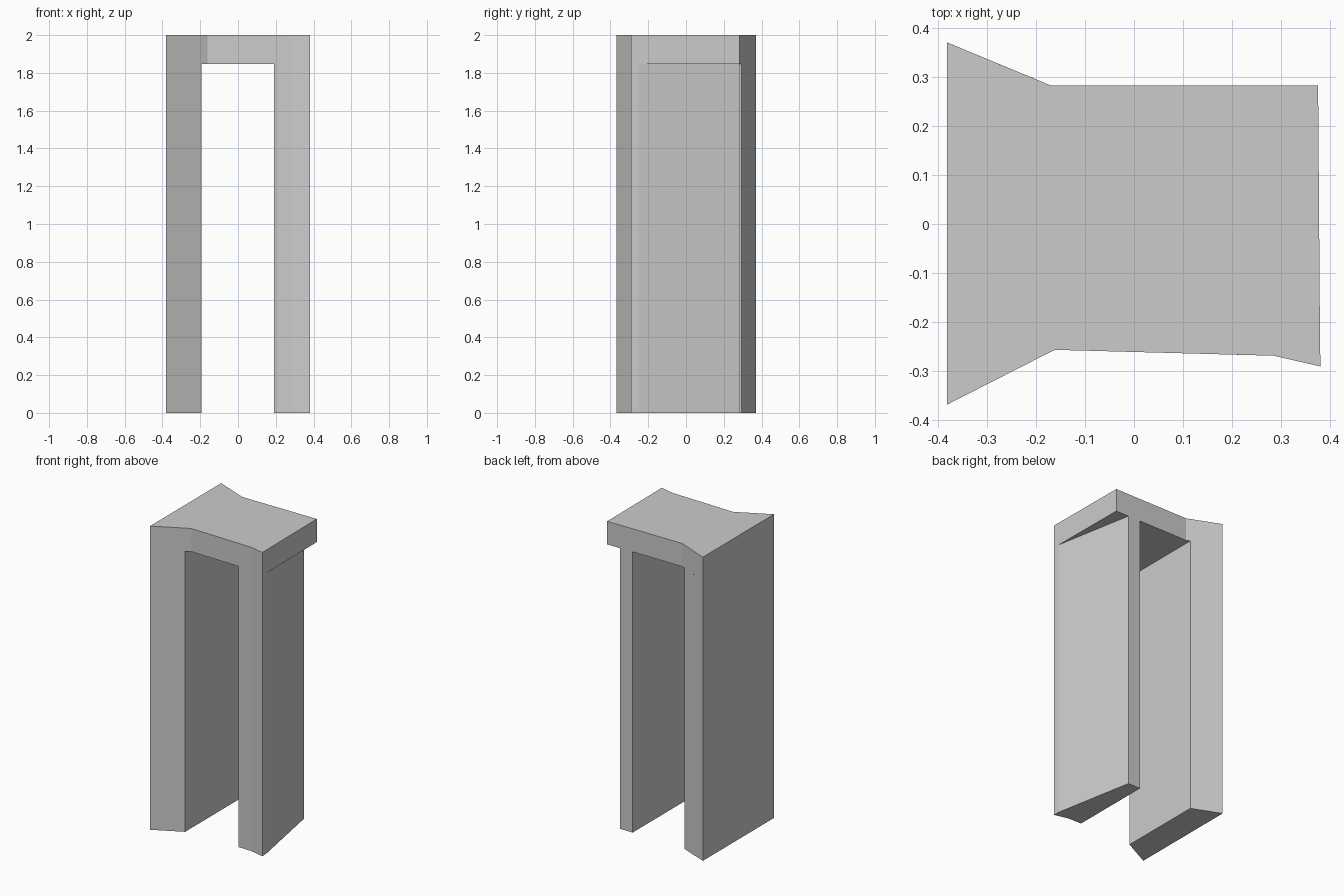
import bpy
import bmesh

if "Cube" in bpy.data.objects:
    bpy.data.objects.remove(bpy.data.objects["Cube"])

TOP, UNDER = 2.0, 1.848


def prism(name, outline, z0, z1, cap_top=True):
    """Extrude a counter-clockwise plan outline from z0 to z1."""
    bm = bmesh.new()
    low = [bm.verts.new((x, y, z0)) for x, y in outline]
    high = [bm.verts.new((x, y, z1)) for x, y in outline]
    bm.faces.new(low[::-1])
    if cap_top:
        bm.faces.new(high)
    n = len(outline)
    for i in range(n):
        j = (i + 1) % n
        bm.faces.new((low[i], low[j], high[j], high[i]))
    mesh = bpy.data.meshes.new(name)
    bm.to_mesh(mesh)
    bm.free()
    obj = bpy.data.objects.new(name, mesh)
    bpy.context.collection.objects.link(obj)
    return obj


# lintel: slab with flared left end
prism("lintel", [(-0.382, -0.369), (-0.162, -0.257), (0.285, -0.269),
                 (0.381, -0.291), (0.38, -0.25), (0.376, 0.283),
                 (-0.17, 0.283), (-0.382, 0.371)], UNDER, TOP)

# left pillar: flared trapezoid flush with the slab (open under the lintel)
prism("left_pillar", [(-0.382, -0.369), (-0.194, -0.2733),
                      (-0.194, 0.293), (-0.382, 0.371)],
      0, UNDER, cap_top=False)

# right pillar: tapers towards the back, leaving an overhang
prism("right_pillar", [(0.19, -0.2665), (0.285, -0.269), (0.381, -0.291),
                       (0.38, -0.25), (0.281, 0.283), (0.19, 0.283)],
      0, UNDER, cap_top=False)
